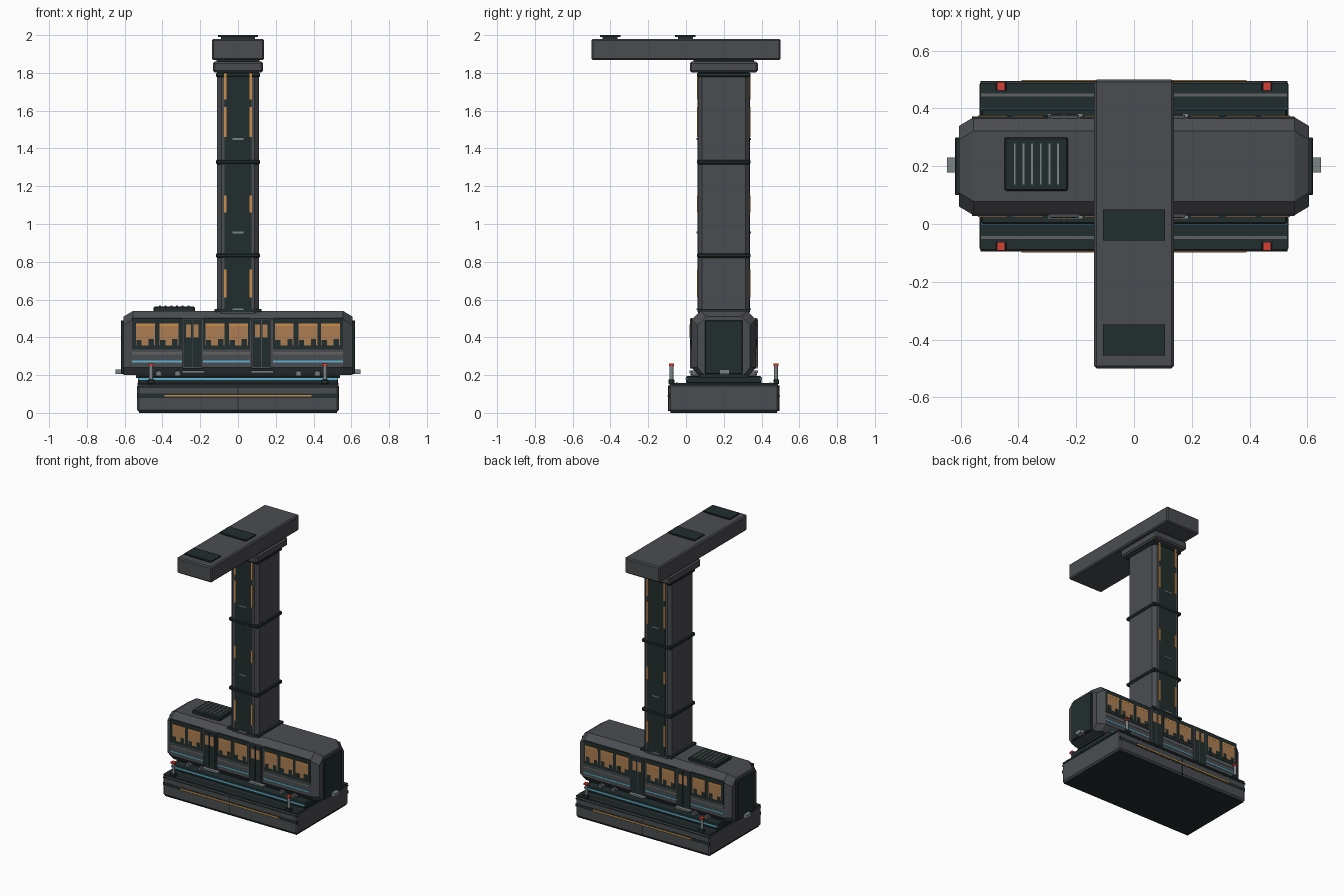
import bpy, bmesh, math
from mathutils import Matrix

if "Cube" in bpy.data.objects:
    bpy.data.objects.remove(bpy.data.objects["Cube"])

CY = 0.2  # tram, mast and base share this centre line in y


def mat(name, r, g, b):
    m = bpy.data.materials.new(name)
    m.diffuse_color = (r, g, b, 1)
    m.use_nodes = True
    m.node_tree.nodes["Principled BSDF"].inputs["Base Color"].default_value = m.diffuse_color
    return m


BODY = mat("charcoal_grey", 0.070, 0.073, 0.082)
DARK = mat("dark_green_black", 0.016, 0.027, 0.027)
LIGHT = mat("pale_metal", 0.20, 0.24, 0.235)
TRIM = mat("mid_grey", 0.115, 0.12, 0.125)
GLASS = mat("amber_glass", 0.42, 0.21, 0.085)
AMBER = mat("amber_light", 0.60, 0.27, 0.07)
BLUE = mat("blue_light", 0.11, 0.45, 0.65)
RED = mat("red_lamp", 0.65, 0.05, 0.035)


def finish(name, bm, m):
    bmesh.ops.recalc_face_normals(bm, faces=bm.faces)
    me = bpy.data.meshes.new(name)
    bm.to_mesh(me)
    bm.free()
    me.materials.append(m)
    ob = bpy.data.objects.new(name, me)
    bpy.context.collection.objects.link(ob)
    return ob


def box(name, x, y, z, m, bevel=0.0, upright=False):
    """Box from (min, max) ranges, optionally chamfered."""
    bm = bmesh.new()
    bmesh.ops.create_cube(bm, size=1)
    for v in bm.verts:
        for i, r in enumerate((x, y, z)):
            v.co[i] = (r[0] + r[1]) / 2 + v.co[i] * (r[1] - r[0])
    if bevel:
        ed = [e for e in bm.edges if not upright or
              abs(e.verts[0].co.z - e.verts[1].co.z) > 1e-4]
        bmesh.ops.bevel(bm, geom=ed, offset=bevel, segments=1, affect='EDGES')
    return finish(name, bm, m)


def cyl(name, loc, r, depth, m, axis='Z', n=12):
    bm = bmesh.new()
    rot = Matrix.Rotation(math.pi / 2, 4, 'X') if axis == 'Y' else Matrix()
    bmesh.ops.create_cone(bm, cap_ends=True, segments=n, radius1=r, radius2=r, depth=depth,
                          matrix=Matrix.Translation(loc) @ rot)
    return finish(name, bm, m)


def side(s, a, b):
    """Range in y lying a..b away from the centre line on side s."""
    return tuple(sorted((CY + s * a, CY + s * b)))


# --- base block with dark underside and deck
box("base_block", (-0.535, 0.535), (-0.093, 0.493), (0.006, 0.152), BODY, 0.01)
box("base_underside", (-0.525, 0.525), (-0.083, 0.483), (0.0, 0.008), DARK)
box("base_deck", (-0.533, 0.533), (-0.088, 0.488), (0.148, 0.157), DARK)
box("track_platform", (-0.53, 0.53), (0.0, 0.4), (0.155, 0.195), DARK, 0.006)
for s in (-1, 1):
    box("base_upper_groove", (-0.532, 0.532), side(s, 0.285, 0.295), (0.132, 0.14), DARK)
    box("base_light_recess", (-0.532, 0.532), side(s, 0.285, 0.2945), (0.08, 0.102), DARK)
    box("base_amber_strip", (-0.39, 0.39), side(s, 0.285, 0.298), (0.087, 0.096), AMBER)
    box("base_seam", (-0.003, 0.003), side(s, 0.285, 0.296), (0.01, 0.145), DARK)
    box("deck_rail", (-0.53, 0.53), side(s, 0.242, 0.252), (0.155, 0.162), TRIM)
    box("platform_blue_strip", (-0.53, 0.53), side(s, 0.195, 0.203), (0.175, 0.186), BLUE)
    # corner lamp posts
    for x in (-0.46, 0.46):
        y = CY + s * 0.277
        box("lamp_foot", (x - 0.018, x + 0.018), (y - 0.015, y + 0.015), (0.152, 0.178), DARK, 0.003)
        cyl("lamp_post", (x, y, 0.212), 0.01, 0.075, LIGHT)
        box("lamp_head", (x - 0.014, x + 0.014), (y - 0.014, y + 0.014), (0.249, 0.261), RED)

# --- tram body: octagonal section lofted with tapered ends
bm = bmesh.new()
rings = []
for x, dy, dz in ((-0.605, 0.03, 0.03), (-0.555, 0, 0), (0.555, 0, 0), (0.605, 0.03, 0.03)):
    half = [(0.135 - dy, 0.2), (0.17 - dy, 0.24), (0.17 - dy, 0.495 - dz), (0.122 - dy, 0.54 - dz)]
    pts = half + [(-y, z) for y, z in reversed(half)]
    rings.append([bm.verts.new((x, CY + y, z)) for y, z in pts])
for a, b in zip(rings, rings[1:]):
    for i in range(8):
        j = (i + 1) % 8
        bm.faces.new((a[i], a[j], b[j], b[i]))
bm.faces.new(rings[0])
bm.faces.new(rings[-1])
finish("tram_body", bm, BODY)
box("tram_underframe", (-0.54, 0.54), (0.07, 0.33), (0.185, 0.205), DARK)

# --- tram ends: dark screens and couplers
for e in (-1, 1):
    def ex(a, b):
        return tuple(sorted((e * a, e * b)))
    box("end_screen", ex(0.6, 0.62), (0.1, 0.3), (0.205, 0.49), DARK, 0.004)
    box("coupler", ex(0.6, 0.648), (0.178, 0.23), (0.205, 0.23), LIGHT)

# --- tram sides: window bands, windows, doors, stripes
bands = [((-0.56, -0.297), (-0.49, -0.365)),
         ((-0.185, 0.063), (-0.122, 0.003)),
         ((0.185, 0.555), (0.245, 0.37, 0.49))]
for s in (-1, 1):
    for span, windows in bands:
        box("window_band", span, side(s, 0.165, 0.173), (0.335, 0.502), DARK)
        box("grey_stripe", span, side(s, 0.165, 0.172), (0.308, 0.322), TRIM)
        box("blue_stripe", span, side(s, 0.165, 0.173), (0.268, 0.277), BLUE)
        for x in windows:
            box("window", (x - 0.05, x + 0.05), side(s, 0.17, 0.1745), (0.358, 0.472), GLASS)
            box("window_blind", (x - 0.05, x + 0.05), side(s, 0.17, 0.1752), (0.46, 0.472), AMBER)
            for dx, h in ((-0.034, 0.385), (0.03, 0.392)):
                box("seat_silhouette", (x + dx - 0.014, x + dx + 0.014), side(s, 0.17, 0.1752),
                    (0.356, h), DARK)
    for x in (-0.242, 0.124):
        box("door_frame", (x - 0.052, x + 0.052), side(s, 0.165, 0.178), (0.235, 0.5), BODY)
        for d in (-1, 1):
            c = x + d * 0.024
            box("door_leaf", (c - 0.022, c + 0.022), side(s, 0.17, 0.18), (0.242, 0.494), DARK)
            c = x + d * 0.02
            box("door_window", (c - 0.013, c + 0.013), side(s, 0.17, 0.182), (0.4, 0.468), GLASS)
        box("door_step", (x - 0.055, x + 0.065), side(s, 0.13, 0.182), (0.212, 0.224), LIGHT)
    # rollers between tram and platform
    for x in (-0.42, -0.32, 0.32, 0.42):
        cyl("roller", (x, CY + s * 0.15, 0.207), 0.018, 0.04, TRIM, 'Y')
        cyl("roller_hub", (x, CY + s * 0.172, 0.207), 0.008, 0.008, LIGHT, 'Y', 8)

# --- roof vent unit
box("roof_vent", (-0.448, -0.228), (0.115, 0.3), (0.535, 0.562), DARK, 0.005)
for i in range(6):
    x = -0.413 + i * 0.03
    box("vent_slat", (x - 0.005, x + 0.005), (0.135, 0.28), (0.558, 0.569), LIGHT)

# --- mast with dark channels, lights and collars
box("mast", (-0.11, 0.11), (0.063, 0.337), (0.52, 1.82), BODY, 0.022, True)
box("mast_foot", (-0.125, 0.125), (0.06, 0.34), (0.535, 0.55), DARK)
for s in (-1, 1):
    box("mast_channel", (-0.072, 0.072), side(s, 0.13, 0.139), (0.54, 1.8), DARK)
    for z in (0.548, 0.955, 1.45):
        box("channel_rung", (-0.03, 0.03), side(s, 0.135, 0.144), (z - 0.004, z + 0.004), LIGHT)
    for x in (-0.068, 0.068):
        for z in ((0.61, 0.76), (1.06, 1.15), (1.46, 1.62), (1.66, 1.8)):
            box("mast_light", (x - 0.006, x + 0.006), side(s, 0.135, 0.142), z, AMBER)
for z in (0.833, 1.328, 1.79):
    box("mast_collar", (-0.117, 0.117), (0.058, 0.342), (z - 0.012, z + 0.012), DARK, 0.006)

# --- head: cap, neck, overhanging arm and roof plates
box("mast_cap", (-0.133, 0.133), (0.02, 0.38), (1.802, 1.86), BODY, 0.01)
box("arm_neck", (-0.115, 0.115), (0.04, 0.36), (1.855, 1.875), DARK)
box("arm", (-0.138, 0.138), (-0.5, 0.5), (1.867, 1.98), BODY, 0.008)
for y in (-0.402, -0.003):
    box("arm_plate_mount", (-0.09, 0.09), (y - 0.04, y + 0.04), (1.975, 1.993), DARK)
    box("arm_plate", (-0.107, 0.107), (y - 0.054, y + 0.054), (1.991, 2.0), DARK)
